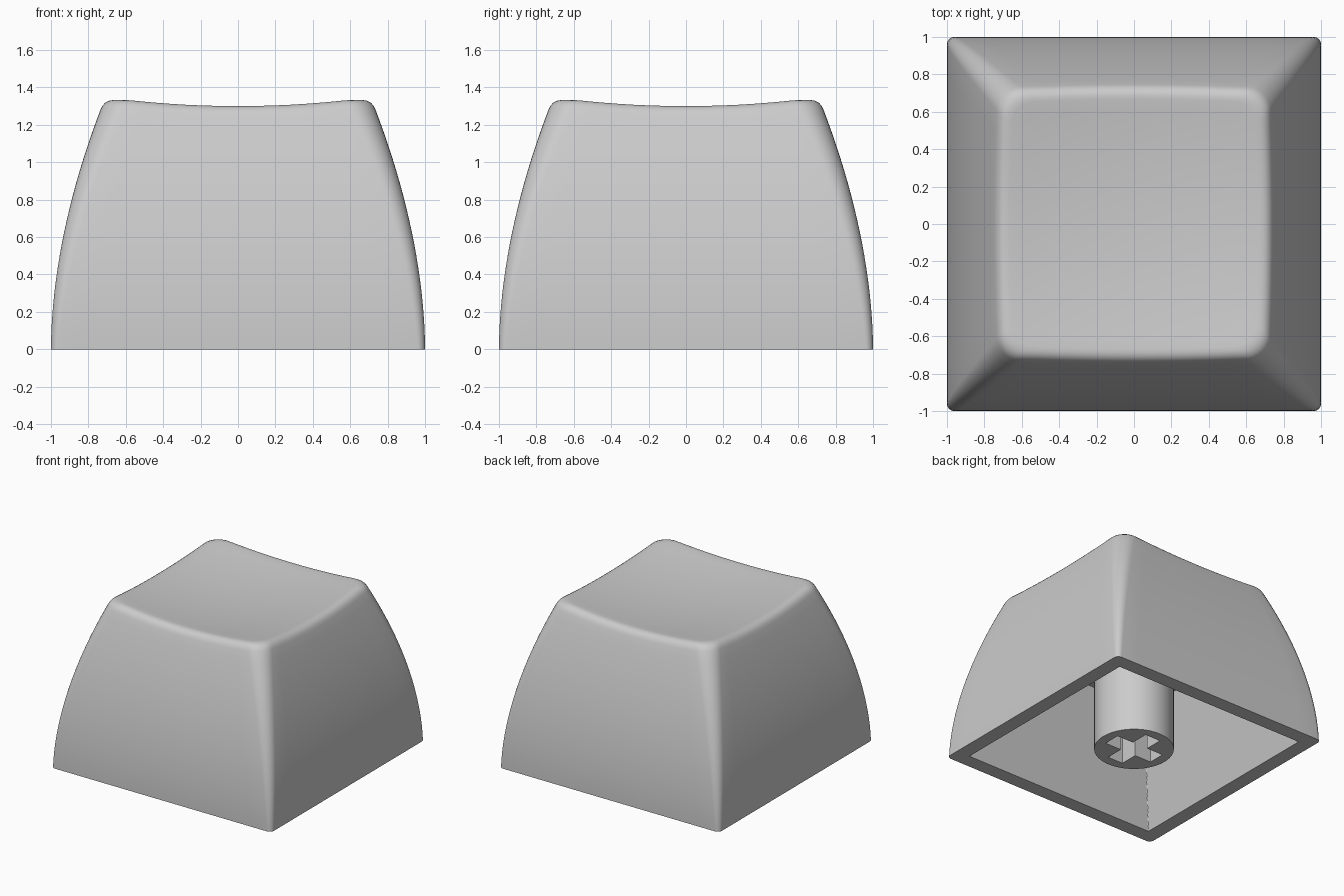
import bpy
import bmesh
from math import sin, cos, pi

ARC, STRAIGHT, ROWS, FILLET, DISH = 8, 12, 20, 5, 12
CEILING = 0.88

if "Cube" in bpy.data.objects:
    bpy.data.objects.remove(bpy.data.objects["Cube"])

grey = bpy.data.materials.new("light grey plastic")
grey.use_nodes = True
colour = (0.6, 0.6, 0.6, 1)
grey.diffuse_color = colour
grey.node_tree.nodes["Principled BSDF"].inputs["Base Color"].default_value = colour


def outline(half, radius):
    """Rounded square as a list of (x, y), counter-clockwise."""
    arcs = []
    for c in range(4):
        mid = pi / 4 + c * pi / 2
        cx = (half - radius) * (1 if cos(mid) > 0 else -1)
        cy = (half - radius) * (1 if sin(mid) > 0 else -1)
        angles = [c * pi / 2 + i / ARC * pi / 2 for i in range(ARC + 1)]
        arcs.append([(cx + radius * cos(a), cy + radius * sin(a)) for a in angles])
    points = []
    for c in range(4):
        (ax, ay), (bx, by) = arcs[c][-1], arcs[(c + 1) % 4][0]
        points += arcs[c]
        points += [(ax + (bx - ax) * i / STRAIGHT, ay + (by - ay) * i / STRAIGHT)
                   for i in range(1, STRAIGHT)]
    return points


def wall_ring(z):
    """Outer wall cross-section, narrowing and rounding towards the top."""
    t = max(z, 0) / 1.32
    return outline(1 - 0.28 * t ** 1.85, 0.04 + 0.09 * t)


def wall_point(i, z):
    x, y = wall_ring(z)[i]
    return (x, y, z)


def dish_point(x, y):
    return (x, y, 1.255 + 0.1 * (x * x + y * y))


def add_object(name, bm):
    mesh = bpy.data.meshes.new(name)
    bm.to_mesh(mesh)
    bm.free()
    mesh.materials.append(grey)
    obj = bpy.data.objects.new(name, mesh)
    bpy.context.collection.objects.link(obj)
    return obj


def smooth(obj):
    bpy.ops.object.select_all(action="DESELECT")
    obj.select_set(True)
    bpy.context.view_layer.objects.active = obj
    bpy.ops.object.shade_smooth_by_angle(angle=pi / 6)


# Shell columns: outer wall, rounded rim and scooped top
count = len(wall_ring(0))
columns = []
for i in range(count):
    rim_z = 1.3
    for _ in range(6):
        x, y, _z = wall_point(i, rim_z)
        rim_z = dish_point(x, y)[2]
    low = wall_point(i, rim_z - 0.055)
    rim = wall_point(i, rim_z)
    top = dish_point(rim[0] * 0.92, rim[1] * 0.92)
    col = [wall_point(i, low[2] * r / ROWS) for r in range(ROWS)]
    for f in range(FILLET + 1):
        t = f / FILLET
        col.append(tuple((1 - t) ** 2 * a + 2 * t * (1 - t) * b + t * t * c
                         for a, b, c in zip(low, rim, top)))
    for d in range(1, DISH):
        s = 1 - d / DISH
        col.append(dish_point(top[0] * s, top[1] * s))
    columns.append(col)
outer = [list(ring) for ring in zip(*columns)]

# Cavity with straight tapered walls and a flat ceiling
inner = [[(x, y, z) for x, y in outline(half, 0.006)]
         for half, z in ((0.65, CEILING), (0.88, 0))]

bm = bmesh.new()
rings = [[bm.verts.new(p) for p in ring] for ring in inner + outer]
for n, (a, b) in enumerate(zip(rings, rings[1:])):
    for i in range(count):
        j = (i + 1) % count
        face = bm.faces.new((a[i], a[j], b[j], b[i]))
        face.material_index = 0
bm.faces.new(list(reversed(rings[0])))
centre = bm.verts.new(dish_point(0, 0))
for i in range(count):
    bm.faces.new((rings[-1][i], rings[-1][(i + 1) % count], centre))
bmesh.ops.recalc_face_normals(bm, faces=bm.faces)
shell = add_object("keycap_shell", bm)
smooth(shell)
# Keep the underside and cavity flat
for p in shell.data.polygons:
    c = p.center
    if c.z < CEILING + 0.001 and max(abs(c.x), abs(c.y)) < 0.89 - 0.26 * c.z or p.normal.z < -0.5:
        p.use_smooth = False

# Round stem under the ceiling
bm = bmesh.new()
bmesh.ops.create_cone(bm, cap_ends=True, segments=64, radius1=0.3, radius2=0.3,
                      depth=CEILING + 0.02)
bmesh.ops.translate(bm, verts=bm.verts, vec=(0, 0, (CEILING + 0.02) / 2))
stem = add_object("stem", bm)

# Cross-shaped socket cut into the stem
arm, width = 0.22, 0.07
quarter = [(arm, -width), (arm, width), (width, width)]
cross = []
for _ in range(4):
    cross += quarter
    quarter = [(-y, x) for x, y in quarter]
bm = bmesh.new()
base = bm.faces.new([bm.verts.new((x, y, -0.1)) for x, y in cross])
side = bmesh.ops.extrude_face_region(bm, geom=[base])["geom"]
bmesh.ops.translate(bm, vec=(0, 0, 0.55),
                    verts=[v for v in side if isinstance(v, bmesh.types.BMVert)])
bmesh.ops.recalc_face_normals(bm, faces=bm.faces)
cutter = add_object("socket_cutter", bm)
cutter.hide_render = True

smooth(stem)
cut = stem.modifiers.new("socket", "BOOLEAN")
cut.operation = "DIFFERENCE"
cut.solver = "EXACT"
cut.object = cutter
bpy.ops.object.modifier_move_to_index(modifier=cut.name, index=0)
bpy.ops.object.modifier_apply(modifier=cut.name)
bpy.data.objects.remove(cutter)
smooth(stem)
